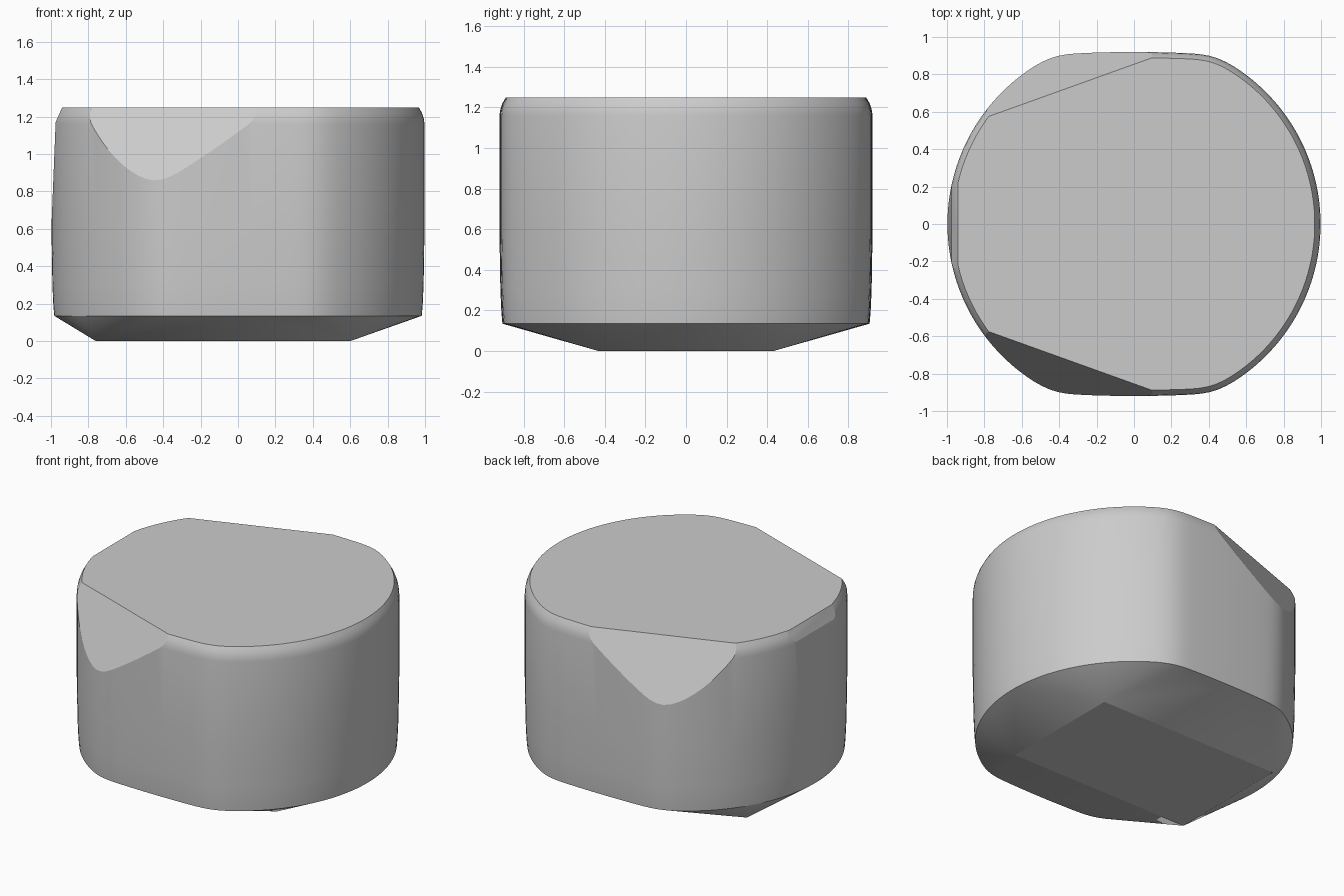
import bpy, bmesh, math
from mathutils import Vector

cube = bpy.data.objects.get("Cube")
if cube:
    bpy.data.objects.remove(cube, do_unlink=True)

N = 128


def outline():
    """Circle with gently flattened front and back, corners softened."""
    pts = []
    for i in range(N):
        a = 2 * math.pi * (i + 0.5) / N
        x, y = math.cos(a), math.sin(a)
        limit = 0.92 - 0.08 * x * x
        pts.append(Vector((x, max(-limit, min(limit, y)))))
    for _ in range(4):
        pts = [(pts[i - 1] + 2 * pts[i] + pts[(i + 1) % N]) / 4 for i in range(N)]
    return pts


def slice_off(bm, point, normal):
    """Cut away everything beyond a plane and cap the cut."""
    cut = bmesh.ops.bisect_plane(
        bm, geom=bm.verts[:] + bm.edges[:] + bm.faces[:], dist=1e-5,
        plane_co=point, plane_no=Vector(normal).normalized(), clear_outer=True)
    edges = [e for e in cut["geom_cut"]
             if isinstance(e, bmesh.types.BMEdge) and e.is_boundary]
    if edges:
        bmesh.ops.contextual_create(bm, geom=edges)


bm = bmesh.new()

# Walls: (height, inset) rings with a softened top rim
profile = [(0.135, 0.015), (0.19, 0.01), (0.3, 0.005), (0.6, 0), (1.16, 0),
           (1.19, 0.004), (1.22, 0.014), (1.25, 0.031)]
shape = outline()
rings = [[bm.verts.new((*(p - p.normalized() * inset), z)) for p in shape]
         for z, inset in profile]
for low, high in zip(rings, rings[1:]):
    for i in range(N):
        j = (i + 1) % N
        bm.faces.new((low[i], low[j], high[j], high[i]))
bm.faces.new(rings[-1])

# Underside: rim tapers to a flat rectangle
corners = [bm.verts.new((x, y, 0)) for x, y in
           ((0.6, 0.43), (-0.76, 0.43), (-0.76, -0.43), (0.6, -0.43))]
rim = rings[0]
for i in range(N):
    j = (i + 1) % N
    a, b = corners[i * 4 // N], corners[j * 4 // N]
    bm.faces.new((rim[j], rim[i], a) if a == b else (rim[j], rim[i], a, b))
bm.faces.new(reversed(corners))

# Slanted facets, front and back
for side in (-1, 1):
    slice_off(bm, (0.1, side * 0.89, 1.25), (-0.338 * 0.39, side * 0.941 * 0.39, 0.181))

# Leaning flat and small chamfer on the narrow side
slice_off(bm, (-0.975, 0, 1.17), (-0.62, 0, 0.025))
slice_off(bm, (-0.94, 0, 1.25), (-0.08, 0, 0.035))

bmesh.ops.recalc_face_normals(bm, faces=bm.faces[:])
mesh = bpy.data.meshes.new("faceted_block")
bm.to_mesh(mesh)
bm.free()

# Single grey material
grey = bpy.data.materials.new("plain grey")
grey.use_nodes = True
colour = (0.6, 0.6, 0.6, 1)
grey.diffuse_color = colour
grey.node_tree.nodes["Principled BSDF"].inputs["Base Color"].default_value = colour
mesh.materials.append(grey)

block = bpy.data.objects.new("faceted_block", mesh)
bpy.context.collection.objects.link(block)
bpy.ops.object.select_all(action="DESELECT")
block.select_set(True)
bpy.context.view_layer.objects.active = block
bpy.ops.object.shade_smooth_by_angle(angle=math.radians(14))
